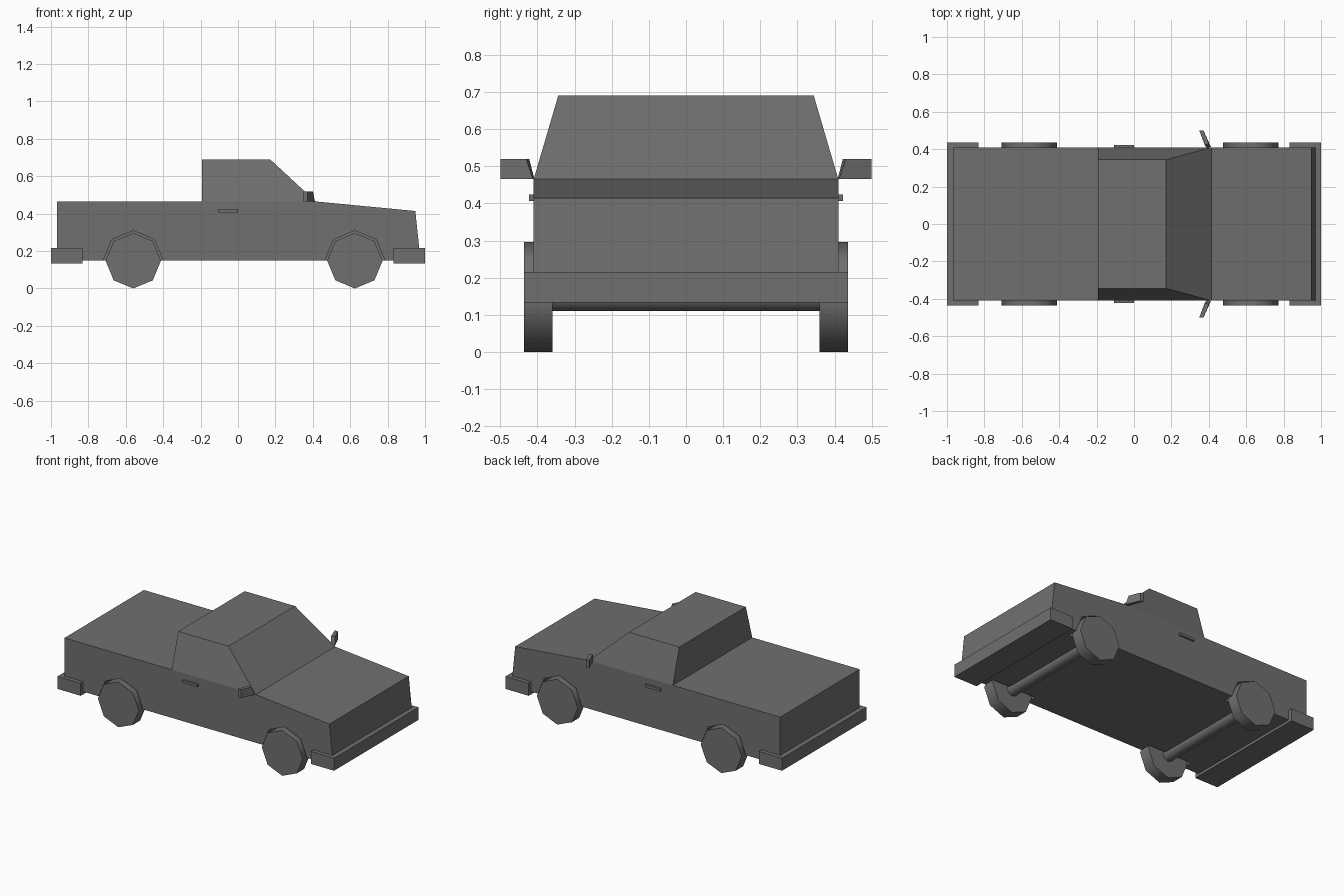
import bpy, bmesh, math

if "Cube" in bpy.data.objects:
    bpy.data.objects.remove(bpy.data.objects["Cube"])


def make_object(name, bm):
    bmesh.ops.recalc_face_normals(bm, faces=bm.faces)
    mesh = bpy.data.meshes.new(name)
    bm.to_mesh(mesh)
    bm.free()
    obj = bpy.data.objects.new(name, mesh)
    bpy.context.collection.objects.link(obj)
    obj.data.materials.append(paint)
    return obj


def loft(name, lower, upper):
    """Solid between two matching outlines."""
    bm = bmesh.new()
    a = [bm.verts.new(p) for p in lower]
    b = [bm.verts.new(p) for p in upper]
    bm.faces.new(a[::-1])
    bm.faces.new(b)
    n = len(a)
    for i in range(n):
        j = (i + 1) % n
        bm.faces.new((a[i], a[j], b[j], b[i]))
    return make_object(name, bm)


def extrude_y(name, profile, y0, y1):
    return loft(name, [(x, y0, z) for x, z in profile],
                [(x, y1, z) for x, z in profile])


def box(name, x0, x1, y0, y1, z0, z1):
    return extrude_y(name, [(x0, z0), (x1, z0), (x1, z1), (x0, z1)], y0, y1)


def disc(name, x, z, radius, y0, y1, sides=8):
    pts = [(x + radius * math.cos(2 * math.pi * i / sides),
            z + radius * math.sin(2 * math.pi * i / sides)) for i in range(sides)]
    return extrude_y(name, pts, y0, y1)


def smooth(obj, degrees):
    bpy.ops.object.select_all(action='DESELECT')
    obj.select_set(True)
    bpy.context.view_layer.objects.active = obj
    bpy.ops.object.shade_smooth_by_angle(angle=math.radians(degrees))


# Dark grey paint
paint = bpy.data.materials.new("dark_grey")
paint.diffuse_color = (0.16, 0.16, 0.16, 1)
paint.use_nodes = True
paint.node_tree.nodes["Principled BSDF"].inputs["Base Color"].default_value = paint.diffuse_color

AXLES = {"rear": -0.56, "front": 0.625}
SIDES = {"right": -1, "left": 1}
HUB_Z = 0.148

# Body with hood, bed cover and sloped nose
body = extrude_y("body", [(-0.968, 0.15), (0.976, 0.15), (0.948, 0.414),
                          (0.415, 0.465), (-0.968, 0.465)], -0.41, 0.41)

# Wheel wells cut into the body
for end, x in AXLES.items():
    for side, s in SIDES.items():
        cutter = disc(f"{end}_{side}_well_cutter", x, HUB_Z, 0.161,
                      *sorted((s * 0.34, s * 0.46)))
        cutter.hide_render = True
        mod = body.modifiers.new("well", 'BOOLEAN')
        mod.operation = 'DIFFERENCE'
        mod.solver = 'EXACT'
        mod.object = cutter
        bpy.context.view_layer.objects.active = body
        bpy.ops.object.modifier_apply(modifier=mod.name)
        bpy.data.objects.remove(cutter)

# Cab tapering to the roof
loft("cab",
     [(-0.192, -0.41, 0.465), (0.415, -0.41, 0.465), (0.415, 0.41, 0.465), (-0.192, 0.41, 0.465)],
     [(-0.192, -0.344, 0.69), (0.172, -0.344, 0.69), (0.172, 0.344, 0.69), (-0.192, 0.344, 0.69)])

# Bumpers
box("front_bumper", 0.832, 1.0, -0.436, 0.436, 0.133, 0.215)
box("rear_bumper", -1.0, -0.832, -0.436, 0.436, 0.133, 0.215)

# Wheels and axles
for end, x in AXLES.items():
    smooth(disc(f"{end}_axle", x, HUB_Z, 0.038, -0.362, 0.362), 60)
    for side, s in SIDES.items():
        wheel = disc(f"{end}_{side}_wheel", x, HUB_Z, HUB_Z,
                     *sorted((s * 0.36, s * 0.436)))
        smooth(wheel, 60)

# Door handles and wing mirrors
for side, s in SIDES.items():
    box(f"{side}_door_handle", -0.107, 0.0, *sorted((s * 0.40, s * 0.423)), 0.407, 0.424)
    loft(f"{side}_mirror",
         [(0.388, s * 0.408, 0.465), (0.411, s * 0.412, 0.465),
          (0.372, s * 0.50, 0.465), (0.349, s * 0.50, 0.465)],
         [(0.378, s * 0.422, 0.519), (0.401, s * 0.430, 0.519),
          (0.372, s * 0.50, 0.519), (0.349, s * 0.50, 0.519)])
